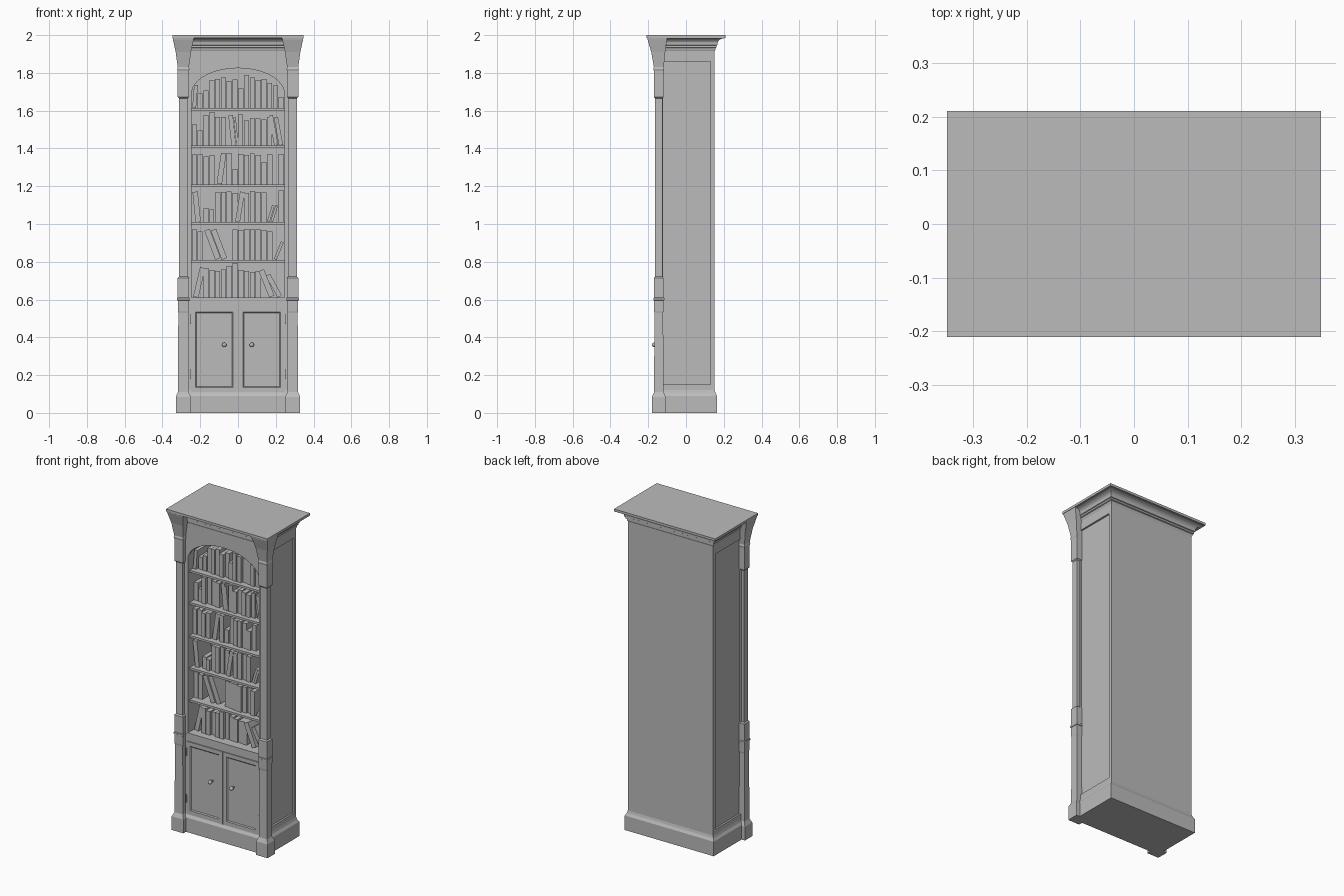
import bpy, bmesh, math, random

cube = bpy.data.objects.get("Cube")
if cube:
    bpy.data.objects.remove(cube, do_unlink=True)
random.seed(4)

grey = bpy.data.materials.new("plain grey")
grey.use_nodes = True
grey.diffuse_color = (0.5, 0.5, 0.5, 1)
grey.node_tree.nodes["Principled BSDF"].inputs["Base Color"].default_value = grey.diffuse_color


def finish(name, bm):
    bmesh.ops.recalc_face_normals(bm, faces=bm.faces)
    mesh = bpy.data.meshes.new(name)
    bm.to_mesh(mesh)
    bm.free()
    mesh.materials.append(grey)
    obj = bpy.data.objects.new(name, mesh)
    bpy.context.collection.objects.link(obj)
    return obj


def skin(bm, loops):
    """Join equal closed loops and cap both ends."""
    rings = [[bm.verts.new(p) for p in loop] for loop in loops]
    for a, b in zip(rings, rings[1:]):
        for i in range(len(a)):
            j = (i + 1) % len(a)
            bm.faces.new((a[i], a[j], b[j], b[i]))
    bm.faces.new(rings[0])
    bm.faces.new(rings[-1])


def prism(bm, outline, y0, y1):
    """Extrude an (x, z) outline along y."""
    skin(bm, [[(x, y, z) for x, z in outline] for y in (y0, y1)])


def rect(x0, x1, y0, y1, z):
    return [(x0, y0, z), (x1, y0, z), (x1, y1, z), (x0, y1, z)]


def add_box(bm, x, y, z):
    skin(bm, [rect(*x, *y, h) for h in z])


def box(name, x, y, z):
    bm = bmesh.new()
    add_box(bm, x, y, z)
    return finish(name, bm)


def tower(name, x, y, rings):
    """Stack of rectangles: (height, outward growth, forward shift)."""
    bm = bmesh.new()
    skin(bm, [rect(x[0] - g, x[1] + g, y[0] - g - s, y[1] + g - s, z) for z, g, s in rings])
    return finish(name, bm)


HALF, FRONT, BACK = 0.293, -0.142, 0.152
OPEN, SPRING, RISE = 0.245, 1.69, 0.135
BODY_X, BODY_Y = (-HALF, HALF), (FRONT, BACK)

# Plinth, cornice and top slab
tower("plinth", BODY_X, BODY_Y, [(0, 0.013, 0), (0.09, 0.013, 0), (0.105, 0.004, 0), (0.12, 0, 0)])
cove = [(1.956 + 0.027 * math.sin(t), 0.05 - 0.035 * math.cos(t), 0)
        for t in (i * math.pi / 10 for i in range(6))]
tower("cornice", BODY_X, BODY_Y,
      [(1.915, 0, 0), (1.925, 0.004, 0), (1.932, 0.004, 0), (1.935, 0.01, 0),
       (1.945, 0.01, 0), (1.948, 0.015, 0)] + cove + [(1.986, 0.052, 0)])
box("top_slab", (-0.348, 0.348), (-0.21, 0.21), (1.985, 2))

# Carcass
box("back_panel", BODY_X, (0.13, BACK), (0.1, 1.93))
for side, s in (("left", 1), ("right", -1)):
    bm = bmesh.new()
    wall = sorted((s * OPEN, s * 0.282))
    frame = sorted((s * OPEN, s * HALF))
    add_box(bm, wall, (FRONT + 0.01, 0.14), (0.1, 1.92))
    finish(side + "_side_panel", bm)
    bm = bmesh.new()
    add_box(bm, frame, (FRONT, -0.122), (0.1, 1.92))
    add_box(bm, frame, (-0.122, 0.131), (0.1, 0.15))
    add_box(bm, frame, (-0.122, 0.131), (1.86, 1.92))
    finish(side + "_side_frame", bm)

# Arched front frame
arch = [(OPEN * math.cos(t), SPRING + RISE * math.sin(t))
        for t in (i * math.pi / 24 for i in range(25))]
bm = bmesh.new()
prism(bm, [(-OPEN, 0.6), (-HALF, 0.6), (-HALF, 1.92), (HALF, 1.92), (HALF, 0.6), (OPEN, 0.6)] + arch,
      FRONT, -0.122)
finish("arched_frame", bm)
box("lower_front", (-0.27, 0.27), (FRONT, -0.12), (0.1, 0.61))
box("cabinet_top", (-OPEN, OPEN), (-0.13, 0.135), (0.59, 0.61))

# Fluted corner posts, from foot block to flared bracket
post = [(0, 0.0175, 0), (0.085, 0.0175, 0), (0.11, 0.006, 0), (0.53, 0.004, 0),
        (0.54, 0.006, 0), (0.595, 0.007, 0), (0.597, 0.01, 0), (0.607, 0.01, 0),
        (0.61, 0.007, 0), (0.715, 0.007, 0), (0.722, 0, 0), (1.665, 0, 0),
        (1.672, 0.007, 0), (1.81, 0.007, 0), (1.82, 0.01, 0), (1.83, 0.007, 0),
        (1.91, 0.018, 0.003), (1.975, 0.032, 0.008), (1.986, 0.034, 0.008)]
for side, s in (("left", 1), ("right", -1)):
    tower(side + "_post", sorted((s * 0.267, s * 0.312)), (-0.163, -0.125), post)

# Doors with recessed panels, knobs and hinges
for side, s in (("left", 1), ("right", -1)):
    bm = bmesh.new()
    add_box(bm, sorted((s * 0.0015, s * 0.25)), (-0.148, -0.13), (0.11, 0.56))
    bm.normal_update()
    bmesh.ops.recalc_face_normals(bm, faces=bm.faces)
    face = min(bm.faces, key=lambda f: f.calc_center_median().y)
    bmesh.ops.inset_region(bm, faces=[face], thickness=0.035)
    bmesh.ops.inset_region(bm, faces=[face], thickness=0.008, depth=-0.005)
    finish(side + "_door", bm)

    bm = bmesh.new()
    bmesh.ops.create_uvsphere(bm, u_segments=16, v_segments=10, radius=0.012)
    bmesh.ops.translate(bm, verts=bm.verts, vec=(s * 0.073, -0.169, 0.36))
    add_box(bm, (s * 0.073 - 0.004, s * 0.073 + 0.004), (-0.165, -0.14), (0.356, 0.364))
    for f in bm.faces:
        f.smooth = len(f.verts) < 4 or f.calc_area() < 0.00003
    finish(side + "_knob", bm)

    bm = bmesh.new()
    for z in (0.18, 0.47):
        add_box(bm, (s * 0.251 - 0.004, s * 0.251 + 0.004), (-0.152, -0.14), (z, z + 0.05))
    finish(side + "_hinges", bm)

# Shelves
floors = [0.61, 0.81, 1.01, 1.21, 1.415, 1.615]
for i, z in enumerate(floors[1:]):
    box(f"shelf_{i + 1}", (-OPEN, OPEN), (-0.125, 0.135), (z - 0.013, z))

# Upright book heights in hundredths, bottom shelf first; zero leaves a gap
upright = [
    [0, 0, 16, 15, 14, 15, 17, 18, 15, 14, 14, 14, 0, 0, 0, 0],
    [16, 15, 0, 0, 0, 0, 0, 16, 16, 16, 16, 16, 16, 15, 0, 0],
    [0, 0, 7, 7, 16, 16, 16, 15, 0, 15, 16, 16, 16, 0, 0, 17],
    [16, 16, 15, 16, 0, 0, 16, 8, 16, 16, 16, 16, 12, 16, 0, 16],
    [11, 8, 16, 18, 15, 15, 0, 0, 16, 13, 15, 14, 14, 15, 0, 0],
    [0, 8, 9, 15, 15, 16, 14, 15, 10, 17, 16, 15, 15, 13, 12, 6],
]
# Leaning books per shelf: foot x, angle, height, thickness
leaning = [
    [(-0.21, 0.23, 0.16, 0.028), (0.165, -0.38, 0.15, 0.03), (0.21, -0.5, 0.13, 0.025)],
    [(-0.12, -0.36, 0.165, 0.03), (-0.086, -0.36, 0.165, 0.03), (0.205, 0.38, 0.1, 0.015)],
    [(-0.225, -0.1, 0.16, 0.028), (0.01, 0.16, 0.16, 0.025),
     (0.167, 0.3, 0.09, 0.014), (0.185, 0.3, 0.09, 0.014)],
    [(-0.085, 0.14, 0.165, 0.028)],
    [(-0.035, -0.1, 0.16, 0.024), (-0.009, -0.1, 0.15, 0.012),
     (0.192, -0.18, 0.16, 0.022), (0.217, -0.18, 0.15, 0.022)],
    [(-0.222, 0.08, 0.12, 0.02)],
]
slot = 2 * OPEN / 16
for n, floor in enumerate(floors):
    bm = bmesh.new()
    for i, h in enumerate(upright[n]):
        if h:
            x = -OPEN + i * slot
            y = random.uniform(-0.1, -0.08)
            top = floor + h / 100 + random.uniform(-0.004, 0.004)
            add_box(bm, (x + 0.001, x + slot - random.uniform(0.001, 0.004)), (y, y + 0.13), (floor, top))
    for x, a, h, w in leaning[n]:
        side = -1 if a > 0 else 1
        up = (h * math.sin(a), h * math.cos(a))
        out = (side * w * math.cos(a), -side * w * math.sin(a))
        y = random.uniform(-0.1, -0.08)
        prism(bm, [(x, floor), (x + out[0], floor + out[1]),
                   (x + up[0] + out[0], floor + up[1] + out[1]), (x + up[0], floor + up[1])], y, y + 0.13)
    finish(f"books_row_{n + 1}", bm)
